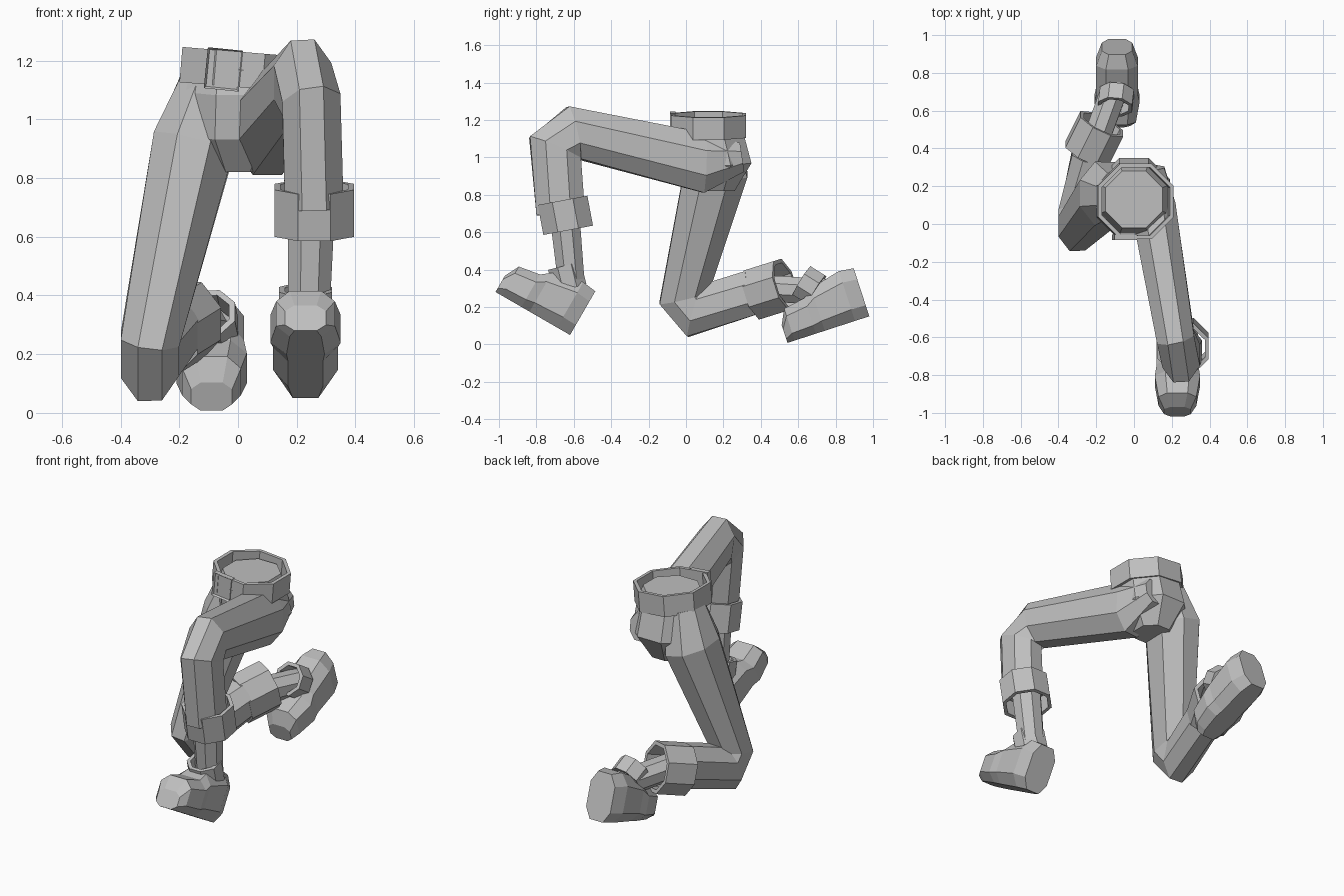
import bpy, bmesh, math
from mathutils import Vector

SIDES = 8

cube = bpy.data.objects.get("Cube")
if cube:
    bpy.data.objects.remove(cube, do_unlink=True)

grey = bpy.data.materials.new("plain_grey")
grey.use_nodes = True
colour = (0.52, 0.52, 0.52, 1)
grey.diffuse_color = colour
grey.node_tree.nodes["Principled BSDF"].inputs["Base Color"].default_value = colour


def finish(name, bm):
    bmesh.ops.recalc_face_normals(bm, faces=bm.faces)
    mesh = bpy.data.meshes.new(name)
    bm.to_mesh(mesh)
    bm.free()
    mesh.materials.append(grey)
    part = bpy.data.objects.new(name, mesh)
    bpy.context.collection.objects.link(part)
    return part


def ring(centre, across, along, power=1):
    """Eight-sided outline; a power below one makes it boxier."""
    points = []
    flat = math.cos(math.pi / SIDES)
    for i in range(SIDES):
        angle = math.tau * (i + 0.5) / SIDES
        c, s = math.cos(angle) / flat, math.sin(angle) / flat
        c = math.copysign(abs(c) ** power, c)
        s = math.copysign(abs(s) ** power, s)
        points.append(centre + across * c + along * s)
    return points


def skin(name, rings, closed=False):
    """Bridge rings in a row, then cap the ends or join them in a loop."""
    bm = bmesh.new()
    loops = [[bm.verts.new(p) for p in points] for points in rings]
    pairs = list(zip(loops, loops[1:]))
    if closed:
        pairs.append((loops[-1], loops[0]))
    else:
        bm.faces.new(loops[0])
        bm.faces.new(loops[-1])
    for a, b in pairs:
        for i in range(SIDES):
            j = (i + 1) % SIDES
            bm.faces.new((a[i], a[j], b[j], b[i]))
    return finish(name, bm)


def path_rings(path, radii, depth):
    """Rings square to a path, mitred where it bends."""
    path = [Vector(p) for p in path]
    steps = [(b - a).normalized() for a, b in zip(path, path[1:])]
    before, after = [steps[0]] + steps, steps + [steps[-1]]
    rings = []
    for centre, radius, step_in, step_out in zip(path, radii, before, after):
        normal = (step_in + step_out).normalized()
        side = Vector((1, 0, 0))
        across = (side - normal * normal.dot(side)).normalized()
        along = normal.cross(across) * depth / normal.dot(step_in)
        rings.append(ring(centre, across * radius, along * radius))
    return rings


def limb(name, path, radii, depth=1):
    return skin(name, path_rings(path, radii, depth))


def band(name, start, end, radius, depth=1, wall=0.02):
    """Open sleeve with a thick wall."""
    outer = path_rings((start, end), (radius, radius), depth)
    inner = path_rings((end, start), (radius - wall, radius - wall), depth)
    # the inner rings run backwards, so mirror their winding to line up
    inner = [[points[-1 - i] for i in range(SIDES)] for points in inner]
    return skin(name, outer + inner, closed=True)


def shoe(name, heel, pitch):
    """Boxy foot running forward from the heel along a flat sole."""
    stations = ((0, 0.27, 0.08), (0.08, 0.28, 0.11), (0.25, 0.24, 0.11),
                (0.3, 0.2, 0.12), (0.42, 0.18, 0.1), (0.46, 0.1, 0.07))
    rings = []
    for forward, height, half_width in stations:
        rings.append(ring(Vector((0, -forward, height / 2)),
                          Vector((half_width, 0, 0)),
                          Vector((0, 0, height / 2)), power=0.7))
    part = skin(name, rings)
    part.location = heel
    part.rotation_euler.x = math.radians(pitch)


# Pelvis and tilted belt
limb("pelvis",
     ((0, 0.16, 0.82), (0, 0.16, 0.95), (0, 0.13, 1.1), (0, 0.13, 1.2)),
     (0.1, 0.19, 0.18, 0.15))
band("belt", (0, 0.12, 1.11), (0.01, 0.12, 1.23), radius=0.2)

# Left leg, raised with the thigh forward
limb("left_trouser_leg",
     ((0.1, 0.3, 1), (0.1, 0.1, 0.97), (0.22, -0.6, 1.13),
      (0.25, -0.7, 1.05), (0.26, -0.67, 0.7)),
     (0.06, 0.12, 0.1, 0.1, 0.1), depth=1.3)
band("left_cuff", (0.26, -0.66, 0.77), (0.26, -0.63, 0.61), radius=0.135)
limb("left_ankle", ((0.25, -0.65, 0.7), (0.24, -0.61, 0.3)), (0.08, 0.07))
band("left_shoe_collar", (0.23, -0.65, 0.42), (0.23, -0.62, 0.3), radius=0.09)
shoe("left_shoe", (0.23, -0.62, 0.05), pitch=-30)

# Right leg, kneeling with the shin behind
limb("right_trouser_leg",
     ((-0.1, 0.15, 1.12), (-0.15, 0.16, 0.92), (-0.3, -0.01, 0.25),
      (-0.3, 0.05, 0.18), (-0.23, 0.36, 0.28)),
     (0.1, 0.14, 0.1, 0.1, 0.1), depth=1.2)
band("right_cuff", (-0.25, 0.37, 0.27), (-0.17, 0.53, 0.32),
     radius=0.125, depth=1.1)
limb("right_ankle", ((-0.21, 0.42, 0.3), (-0.09, 0.75, 0.28)), (0.07, 0.07))
band("right_shoe_collar", (-0.1, 0.62, 0.34), (-0.09, 0.7, 0.29), radius=0.09)
shoe("right_shoe", (-0.09, 0.98, 0.15), pitch=18)

# Square buckle with a recessed face
bm = bmesh.new()
bmesh.ops.create_cube(bm, size=1)
bmesh.ops.scale(bm, vec=(0.12, 0.03, 0.14), verts=bm.verts)
bm.normal_update()
front = [f for f in bm.faces if f.normal.y < -0.9]
bmesh.ops.inset_region(bm, faces=front, thickness=0.01)
bmesh.ops.translate(bm, vec=(0, 0.01, 0), verts=front[0].verts)
buckle = finish("buckle", bm)
buckle.location = (-0.05, -0.07, 1.17)
buckle.rotation_euler.y = 0.1

# Loose belt end beside the buckle
bm = bmesh.new()
bmesh.ops.create_cone(bm, cap_ends=True, segments=4, radius1=0.03,
                      radius2=0.01, depth=0.1)
bmesh.ops.scale(bm, vec=(1, 0.4, 1), verts=bm.verts)
tip = finish("belt_end", bm)
tip.location = (0.05, -0.07, 1.16)
tip.rotation_euler.y = 1.8
